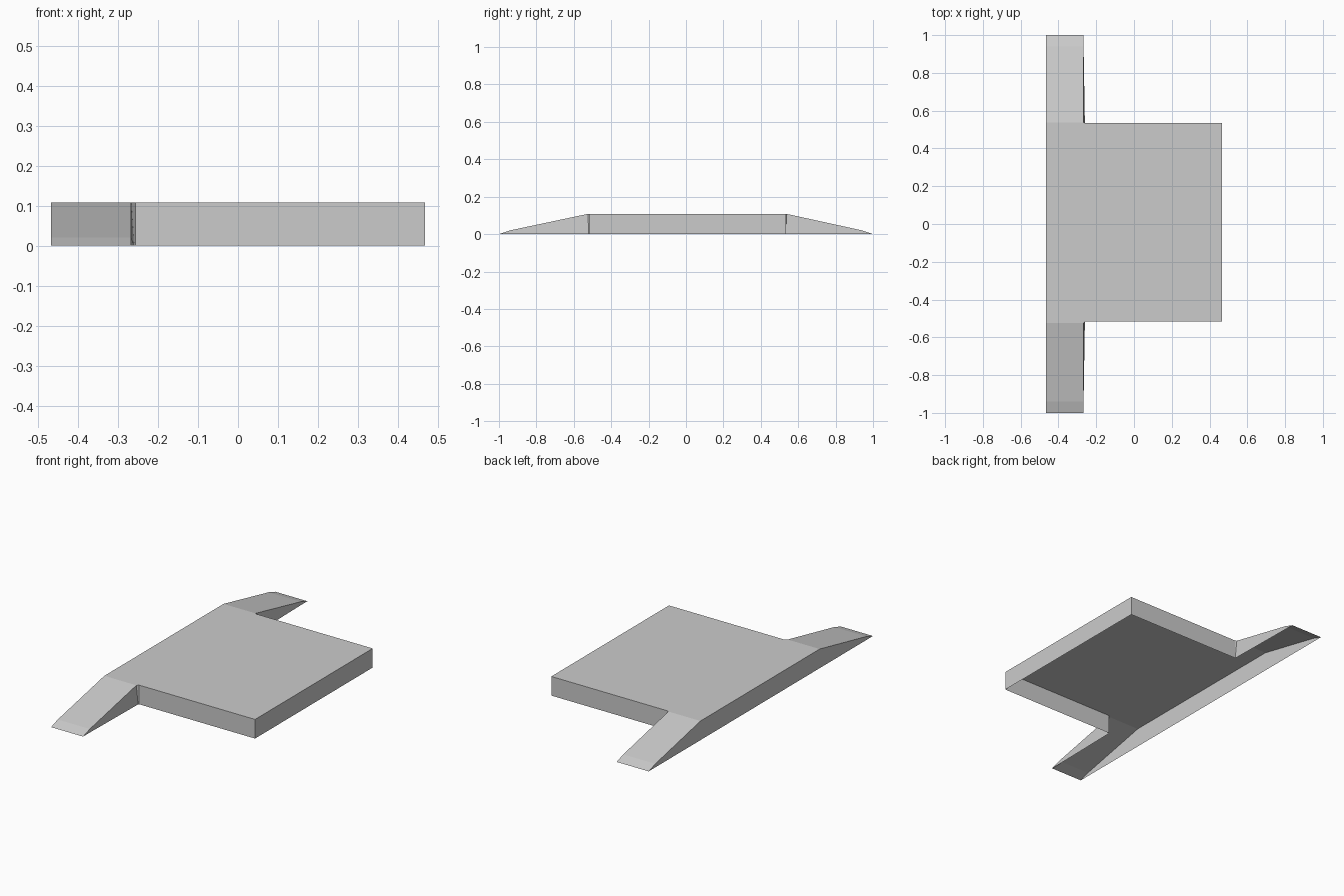
import bpy
import bmesh

cube = bpy.data.objects.get("Cube")
if cube:
    bpy.data.objects.remove(cube, do_unlink=True)

# Main dimensions
SIDE = 0.467
RAMP_X = -0.267
CORNER_X = -0.256
TOP = 0.108
TOE_Z = 0.02

grey = bpy.data.materials.new("light_grey")
grey.use_nodes = True
colour = (0.6, 0.6, 0.6, 1)
grey.diffuse_color = colour
grey.node_tree.nodes["Principled BSDF"].inputs["Base Color"].default_value = colour

bm = bmesh.new()


def ramp(fold_y, toe_y, tip_y):
    """Add a two-slope ramp and return its fold vertices, outer then inner."""
    rows = [[bm.verts.new((x, y, z)) for x in (-SIDE, RAMP_X)]
            for y, z in ((fold_y, TOP), (toe_y, TOE_Z), (tip_y, 0))]
    for a, b in zip(rows, rows[1:]):
        bm.faces.new((a[0], a[1], b[1], b[0]))
    return rows[0]


# Two ramps joined by the flat deck
front_out, front_in = ramp(-0.525, -0.94, -1)
back_out, back_in = ramp(0.538, 0.94, 1)
deck_edge = [bm.verts.new((x, y, TOP)) for x, y in (
    (CORNER_X, -0.515), (SIDE, -0.515), (SIDE, 0.534), (CORNER_X, 0.534))]
bm.faces.new([front_out, front_in, *deck_edge, back_in, back_out])

# Skirt walls down to the ground, leaving the underside open
rim = [e for e in bm.edges if e.is_boundary
       and max(v.co.z for v in e.verts) > 0]
skirt = bmesh.ops.extrude_edge_only(bm, edges=rim)["geom"]
for v in skirt:
    if isinstance(v, bmesh.types.BMVert):
        # The inner ramp wall flares slightly at the deck corner
        if abs(v.co.x - RAMP_X) < 0.001 and v.co.z > TOP - 0.001:
            v.co.x += 0.007
            v.co.y *= 0.99
        v.co.z = 0

# Close the pointed toes and make all faces point outward
bmesh.ops.remove_doubles(bm, verts=bm.verts, dist=0.0005)
bmesh.ops.recalc_face_normals(bm, faces=bm.faces)
deck = max(bm.faces, key=lambda f: f.calc_area())
if deck.normal.z < 0:
    bmesh.ops.reverse_faces(bm, faces=bm.faces)

mesh = bpy.data.meshes.new("ramped_platform")
bm.to_mesh(mesh)
bm.free()
mesh.materials.append(grey)
platform = bpy.data.objects.new("ramped_platform", mesh)
bpy.context.collection.objects.link(platform)
